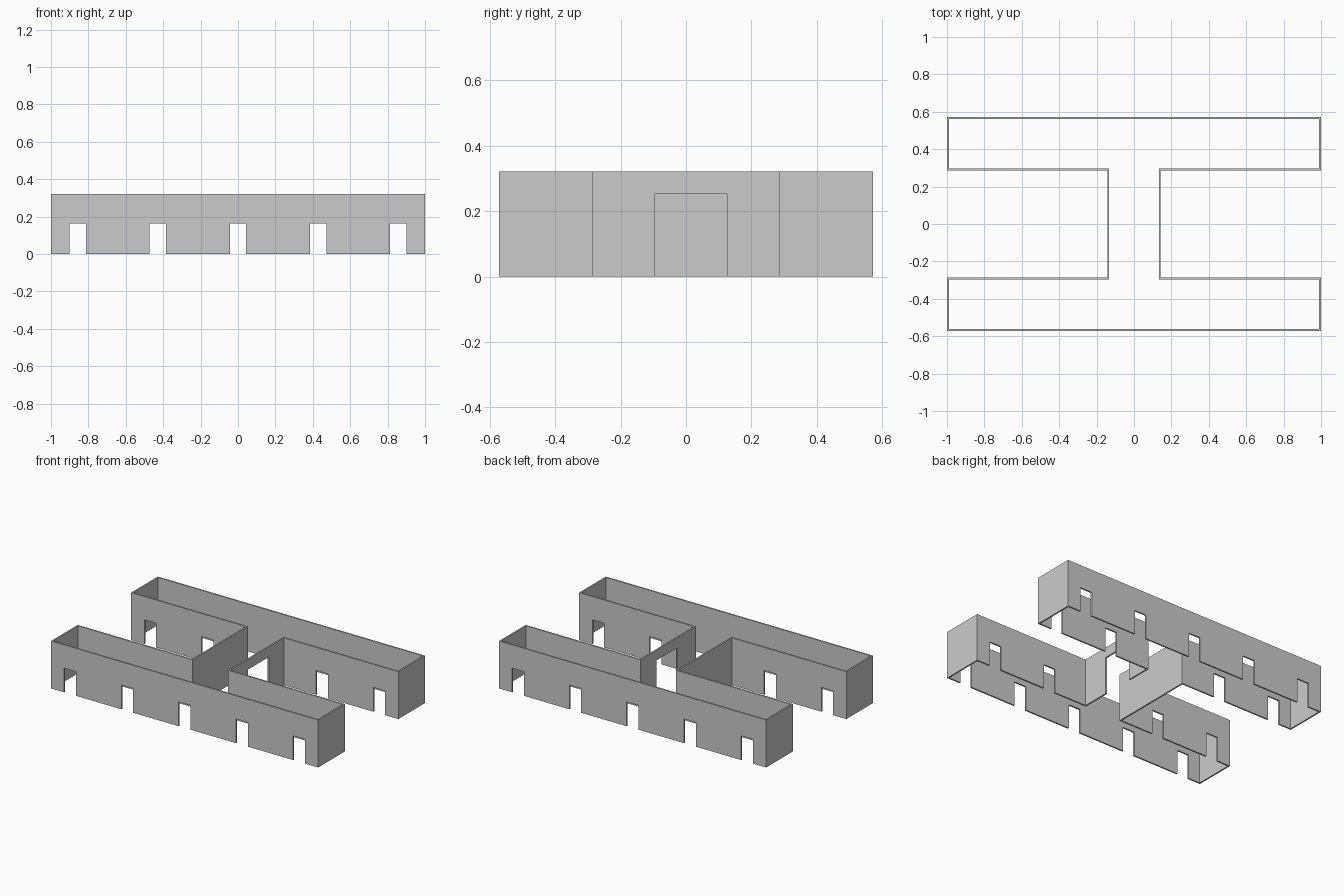
import bpy, bmesh

if "Cube" in bpy.data.objects:
    bpy.data.objects.remove(bpy.data.objects["Cube"])

HEIGHT = 0.321
THICK = 0.01


def h_outline(t):
    """H-shaped plan, counter-clockwise, inset by t."""
    q = [(0.143 - t, 0.286 + t), (1 - t, 0.286 + t), (1 - t, 0.571 - t)]
    right = [(x, -y) for x, y in reversed(q)] + q
    return right + [(-x, -y) for x, y in right]


def cutter(name, x0, x1, y0, y1, z1):
    bpy.ops.mesh.primitive_cube_add(size=1, location=((x0 + x1) / 2, (y0 + y1) / 2, z1 / 2 - 0.05))
    ob = bpy.context.object
    ob.name = name
    ob.scale = (x1 - x0, y1 - y0, z1 + 0.1)
    ob.hide_render = True
    return ob


# Thin H-shaped wall ring, open at top and bottom
bm = bmesh.new()
rings = [[bm.verts.new((x, y, z)) for x, y in h_outline(t)]
         for t, z in ((0, 0), (0, HEIGHT), (THICK, HEIGHT), (THICK, 0))]
n = len(rings[0])
for k in range(4):
    a, b = rings[k], rings[(k + 1) % 4]
    for i in range(n):
        j = (i + 1) % n
        bm.faces.new((a[i], a[j], b[j], b[i]))
bmesh.ops.recalc_face_normals(bm, faces=bm.faces)
mesh = bpy.data.meshes.new("building_walls")
bm.to_mesh(mesh)
bm.free()
walls = bpy.data.objects.new("building_walls", mesh)
bpy.context.collection.objects.link(walls)

# Five window rows through every long wall, one doorway in the +x corridor wall
cutters = [cutter("window_cutter", x - 0.044, x + 0.044, -0.7, 0.7, 0.164)
           for x in (-0.857, -0.429, 0, 0.429, 0.857)]
cutters.append(cutter("door_cutter", 0.1, 0.2, -0.096, 0.125, 0.252))

bpy.context.view_layer.objects.active = walls
for c in cutters:
    mod = walls.modifiers.new("opening", "BOOLEAN")
    mod.operation = "DIFFERENCE"
    mod.solver = "EXACT"
    mod.object = c
    bpy.ops.object.modifier_apply(modifier=mod.name)
    bpy.data.objects.remove(c)
